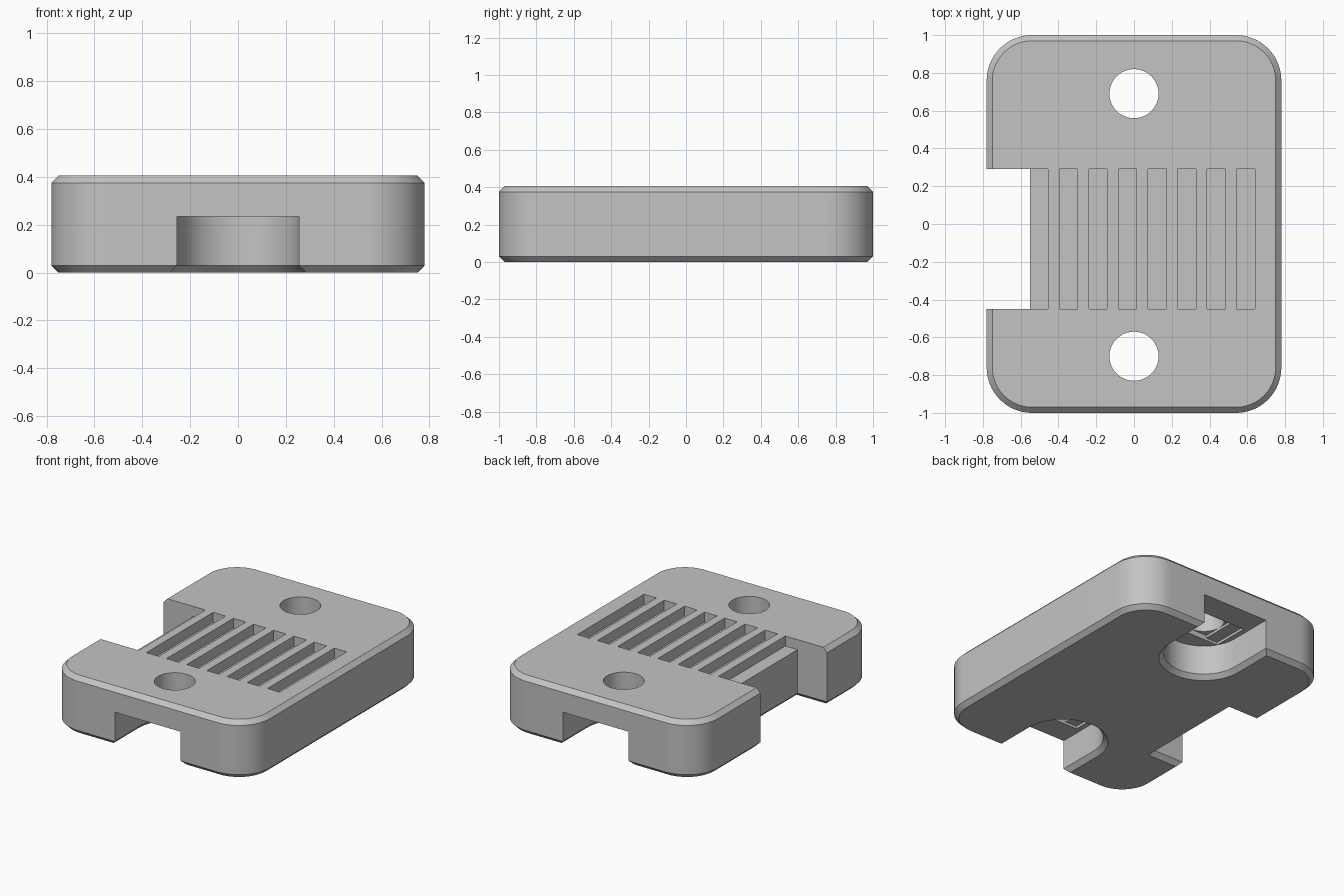
import bpy, bmesh, math

cube = bpy.data.objects.get("Cube")
if cube:
    bpy.data.objects.remove(cube, do_unlink=True)

HX, HY, H = 0.78, 1.0, 0.405      # half width, half length, height
CH, CORNER = 0.03, 0.24           # edge chamfer, corner radius
POCKET_R, POCKET_H, HOLE_R = 0.255, 0.235, 0.13
BRIDGE = 0.018                    # step height above the pocket ceiling

grey = bpy.data.materials.new("plain grey")
grey.use_nodes = True
colour = (0.55, 0.55, 0.55, 1)
grey.diffuse_color = colour
grey.node_tree.nodes["Principled BSDF"].inputs["Base Color"].default_value = colour


def arc(cx, cy, r, start, end, n):
    angles = [math.radians(start + (end - start) * i / n) for i in range(n + 1)]
    return [(cx + r * math.cos(a), cy + r * math.sin(a)) for a in angles]


def rounded(d):
    """Body outline, grown by d."""
    x, y = HX - CORNER, HY - CORNER
    pts = []
    for i, (sx, sy) in enumerate([(1, 1), (-1, 1), (-1, -1), (1, -1)]):
        pts += arc(sx * x, sy * y, CORNER + d, 90 * i, 90 * i + 90, 16)
    return pts


def rect(x0, x1, y0, y1):
    return lambda d: [(x0 - d, y0 - d), (x1 + d, y0 - d),
                      (x1 + d, y1 + d), (x0 - d, y1 + d)]


def circle(cy):
    return lambda d: arc(0, cy, HOLE_R + d, 0, 360, 48)[:-1]


def pocket(cy, side):
    """U shape, round inside and open at the end of the body."""
    def outline(d):
        r = POCKET_R + d
        pts = arc(0, cy, r, 180, 360, 32) + [(r, cy + 0.5), (-r, cy + 0.5)]
        if side < 0:
            pts = [(-x, 2 * cy - y) for x, y in pts]
        return pts
    return outline


def loft(name, outline, levels):
    """Stack an outline at (height, growth) levels and cap the ends."""
    bm = bmesh.new()
    rings = [[bm.verts.new((x, y, z)) for x, y in outline(d)] for z, d in levels]
    n = len(rings[0])
    for a, b in zip(rings, rings[1:]):
        for i in range(n):
            j = (i + 1) % n
            bm.faces.new((a[i], a[j], b[j], b[i]))
    bm.faces.new(rings[0][::-1])
    bm.faces.new(rings[-1])
    bmesh.ops.recalc_face_normals(bm, faces=bm.faces)
    mesh = bpy.data.meshes.new(name)
    bm.to_mesh(mesh)
    bm.free()
    obj = bpy.data.objects.new(name, mesh)
    bpy.context.collection.objects.link(obj)
    mesh.materials.append(grey)
    return obj


# Chamfered block
body = loft("slotted_block", rounded, [(0, -CH), (CH, 0), (H - CH, 0), (H, -CH)])
bpy.context.view_layer.objects.active = body
body.select_set(True)


def cut(name, outline, levels):
    cutter = loft(name, outline, levels)
    cutter.hide_render = True
    mod = body.modifiers.new(name, "BOOLEAN")
    mod.operation, mod.solver, mod.object = "DIFFERENCE", "EXACT", cutter
    bpy.ops.object.modifier_apply(modifier=name)
    bpy.data.objects.remove(cutter, do_unlink=True)


# Side notch, chamfered along its lower edge
NY0, NY1, NX = -0.45, 0.29, -0.55
cut("side_notch", rect(-1, NX, NY0, NY1), [(-CH, 2 * CH), (CH, 0), (0.6, 0)])

# Row of shallow slots; the first one opens into the notch
for i in range(8):
    x1 = -0.455 + i * 0.1565
    x0 = x1 - (0.15 if i == 0 else 0.097)
    cut("slot", rect(x0, x1, NY0, NY1), [(H - 0.07, 0), (0.6, 0)])

# End pockets with stepped ceilings and screw holes
for cy, side in ((0.69, 1), (-0.70, -1)):
    cut("pocket", pocket(cy, side), [(-CH, 2 * CH), (CH, 0), (POCKET_H, 0)])
    half_chord = math.sqrt(POCKET_R ** 2 - HOLE_R ** 2)
    cut("bridge_step", rect(-half_chord, half_chord, cy - HOLE_R, cy + HOLE_R),
        [(0.2, 0), (POCKET_H + BRIDGE, 0)])
    cut("square_step", rect(-HOLE_R, HOLE_R, cy - HOLE_R, cy + HOLE_R),
        [(0.2, 0), (POCKET_H + 2 * BRIDGE, 0)])
    cut("screw_hole", circle(cy), [(0.1, 0), (0.6, 0)])

bpy.ops.object.shade_smooth_by_angle(angle=math.radians(25))
